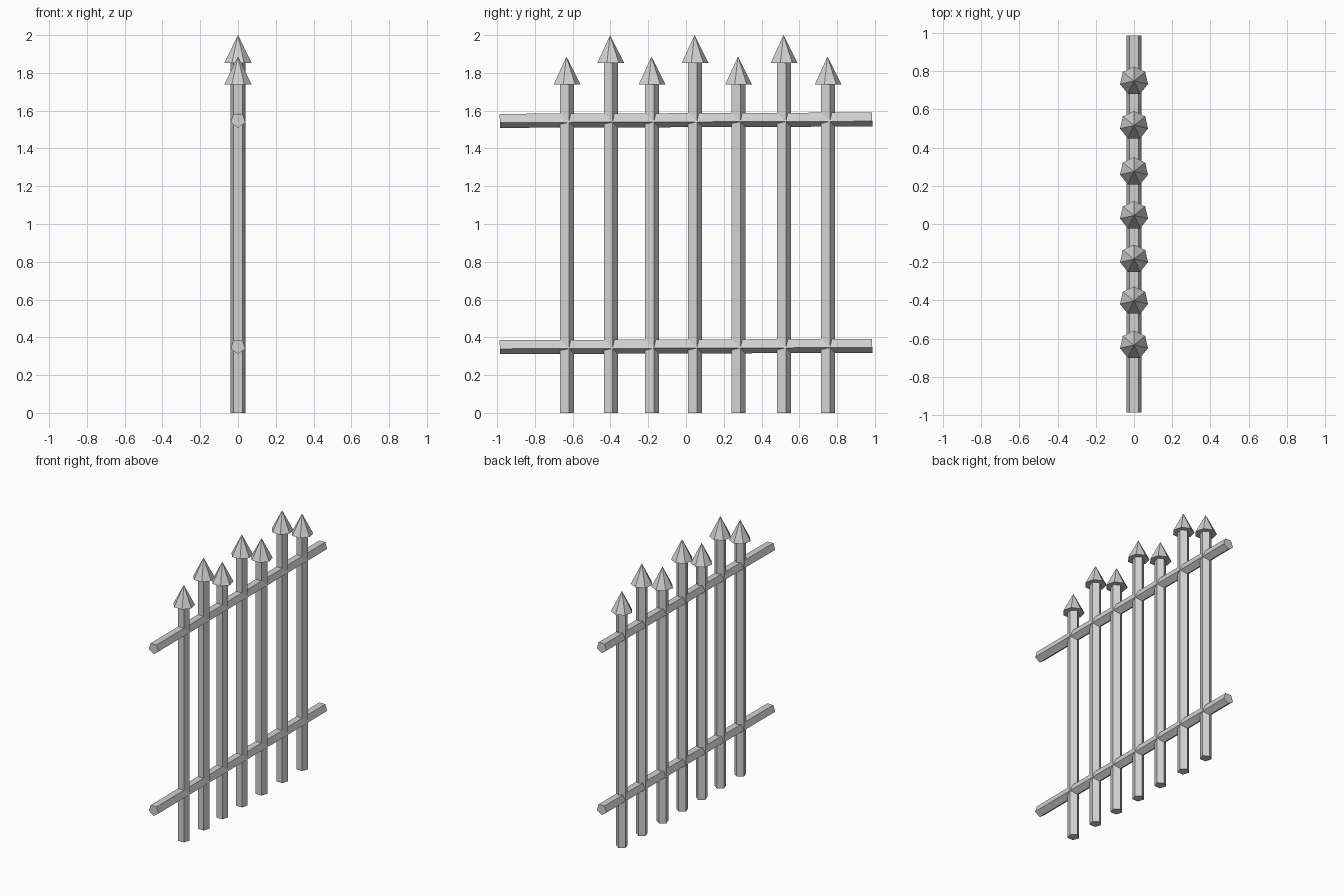
import bpy
from math import pi
from mathutils import Matrix, Vector

cube = bpy.data.objects.get("Cube")
if cube:
    bpy.data.objects.remove(cube)

GREY = (0.64, 0.64, 0.64, 1)
metal = bpy.data.materials.new("light_grey_metal")
metal.use_nodes = True
metal.diffuse_color = GREY
metal.node_tree.nodes["Principled BSDF"].inputs["Base Color"].default_value = GREY


def prism(name, sides, r_start, r_end, start, end, side_dir):
    """Flat-shaded prism or cone from start to end, one corner facing side_dir."""
    start, end = Vector(start), Vector(end)
    axis = (end - start).normalized()
    across = Vector(side_dir)
    across = (across - axis * across.dot(axis)).normalized()
    bpy.ops.mesh.primitive_cone_add(vertices=sides, radius1=r_start, radius2=r_end,
                                    depth=(end - start).length)
    ob = bpy.context.object
    ob.name = ob.data.name = name
    # The primitive's first corner lies on +y; turn it towards side_dir
    turn = Matrix((across.cross(axis), across, axis)).transposed().to_4x4()
    ob.matrix_world = Matrix.Translation((start + end) / 2) @ turn
    ob.data.materials.append(metal)
    return ob


BAR_R, SPIKE_R = 0.041, 0.075

# Uprights with spear tips, alternating short and tall
for i, y in enumerate((-0.633, -0.402, -0.183, 0.045, 0.275, 0.516, 0.749)):
    tip = 2.0 if i % 2 or i == 3 else 1.886
    base = tip - 0.148
    prism(f"picket_{i + 1}", 5, BAR_R, BAR_R, (0, y, 0), (0, y, base + 0.01), (0, 1, 0))
    prism(f"spear_tip_{i + 1}", 7, SPIKE_R, 0, (0, y, base), (0, y, tip), (0, 1, 0))

# Slightly tilted horizontal rails, flat face up
for name, z in (("lower_rail", 0.355), ("upper_rail", 1.553)):
    prism(name, 5, BAR_R, BAR_R, (0, -0.986, z - 0.003), (0, 0.986, z + 0.004), (0, 0, -1))
